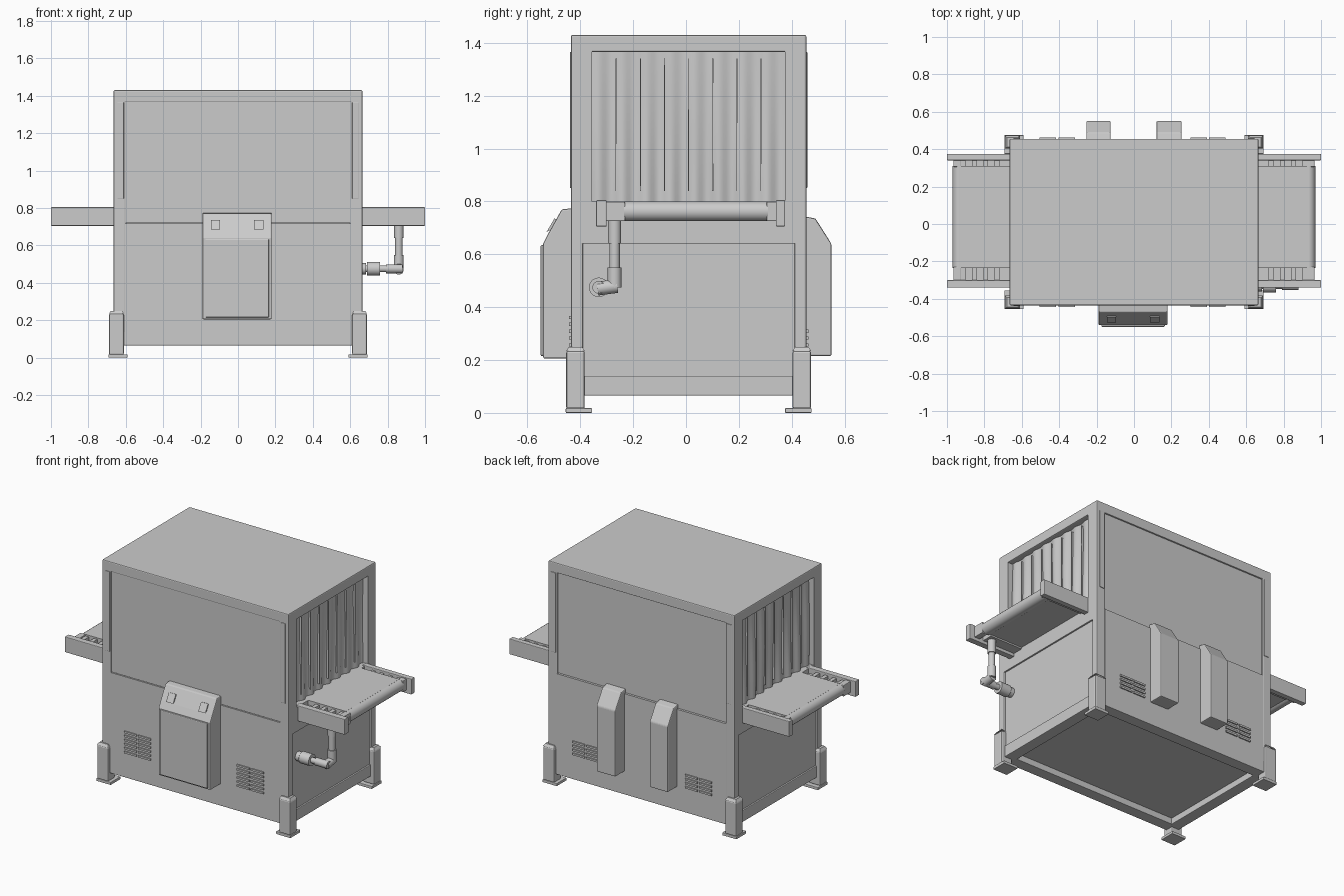
import bpy, bmesh, math
from mathutils import Vector

if "Cube" in bpy.data.objects:
    bpy.data.objects.remove(bpy.data.objects["Cube"])

steel = bpy.data.materials.new("steel grey")
steel.diffuse_color = (0.6, 0.6, 0.6, 1)
steel.use_nodes = True
steel.node_tree.nodes["Principled BSDF"].inputs["Base Color"].default_value = steel.diffuse_color


def finish(name, bm, bevel=0.0, smooth=False):
    bmesh.ops.recalc_face_normals(bm, faces=bm.faces)
    me = bpy.data.meshes.new(name)
    bm.to_mesh(me)
    bm.free()
    me.materials.append(steel)
    ob = bpy.data.objects.new(name, me)
    bpy.context.collection.objects.link(ob)
    if bevel:
        m = ob.modifiers.new("bevel", 'BEVEL')
        m.width, m.segments, m.limit_method = bevel, 2, 'ANGLE'
    if smooth:
        bpy.ops.object.select_all(action='DESELECT')
        ob.select_set(True)
        bpy.context.view_layer.objects.active = ob
        bpy.ops.object.shade_smooth_by_angle(angle=math.radians(40))
    return ob


def box(name, x, y, z, bevel=0.0):
    bm = bmesh.new()
    bmesh.ops.create_cube(bm, size=1)
    for v in bm.verts:
        for i, (a, b) in enumerate((x, y, z)):
            v.co[i] = (a + b) / 2 + v.co[i] * (b - a)
    return finish(name, bm, bevel)


def side_box(name, s, x, y, z, bevel=0.0):
    """Box on the +x end (s=1) or mirrored to the -x end (s=-1)."""
    return box(name, tuple(sorted((s * x[0], s * x[1]))), y, z, bevel)


def rod(name, a, b, r):
    a, b = Vector(a), Vector(b)
    bm = bmesh.new()
    bmesh.ops.create_cone(bm, cap_ends=True, segments=20, radius1=r, radius2=r, depth=(b - a).length)
    q = Vector((0, 0, 1)).rotation_difference(b - a)
    for v in bm.verts:
        v.co = q @ v.co + (a + b) / 2
    return finish(name, bm, smooth=True)


def extrude_yz(name, profile, x0, x1, bevel=0.0):
    bm = bmesh.new()
    f = bm.faces.new([bm.verts.new((x0, y, z)) for y, z in profile])
    r = bmesh.ops.extrude_face_region(bm, geom=[f])
    bmesh.ops.translate(bm, vec=(x1 - x0, 0, 0), verts=[g for g in r["geom"] if isinstance(g, bmesh.types.BMVert)])
    return finish(name, bm, bevel)


X, Y0, Y1, TOP, BASE = 0.665, -0.435, 0.455, 1.43, 0.065

# Cabinet: inner core, roof and side panels
box("cabinet_core", (-0.60, 0.60), (-0.42, 0.44), (0.105, 1.40))
box("roof", (-X, X), (Y0, Y1), (1.365, TOP), 0.006)
box("front_upper_panel", (-0.605, 0.605), (-0.432, -0.40), (0.72, 1.37))
box("front_lower_panel", (-0.605, 0.605), (Y0, -0.40), (0.135, 0.716))
box("back_upper_panel", (-0.605, 0.605), (0.42, 0.446), (0.72, 1.37))
box("back_lower_panel", (-0.605, 0.605), (0.42, Y1), (0.135, 0.716))

# Base frame around the open underside
for name, y in (("front_sill", (Y0, -0.36)), ("back_sill", (0.38, Y1))):
    box(name, (-X, X), y, (BASE, 0.14), 0.004)

for s in (1, -1):
    # End wall: sill, lower panel, middle band
    side_box("end_sill", s, (0.59, X), (-0.40, 0.42), (BASE, 0.14), 0.004)
    side_box("end_lower_panel", s, (0.59, 0.655), (-0.42, 0.44), (0.13, 0.645))
    side_box("end_middle_band", s, (0.59, X), (-0.42, 0.44), (0.64, 0.80), 0.003)
    for y, inner in ((Y0, -0.355), (Y1, 0.375)):
        d = 1 if y < 0 else -1
        span = lambda a, b: tuple(sorted((a, b)))
        # Corner post, opening jamb, corner edge strip
        side_box("corner_post", s, (0.60, X), span(y, y + d * 0.045), (BASE, 1.40), 0.006)
        side_box("opening_jamb", s, (0.60, X), span(y + d * 0.03, inner), (0.79, 1.38))
        yo = y - d * 0.004
        side_box("post_strip", s, (0.61, 0.645), span(yo, y + d * 0.01), (0.85, 1.365), 0.003)
        # Leg angle and foot plate
        side_box("leg_outer", s, (0.61, 0.69), span(y - d * 0.018, y + d * 0.052), (0.015, 0.235), 0.008)
        bm = bmesh.new()
        ys = sorted((y - d * 0.018, y + d * 0.052))
        low = [bm.verts.new((s * a, b, 0.235)) for a, b in
               ((0.61, ys[0]), (0.69, ys[0]), (0.69, ys[1]), (0.61, ys[1]))]
        high = [bm.verts.new((s * a, b, 0.25)) for a, b in
                ((0.62, ys[0] + 0.01), (0.68, ys[0] + 0.01), (0.68, ys[1] - 0.01), (0.62, ys[1] - 0.01))]
        bm.faces.new(high)
        for i in range(4):
            bm.faces.new((low[i], low[(i + 1) % 4], high[(i + 1) % 4], high[i]))
        finish("leg_cap", bm)
        side_box("foot", s, (0.59, 0.693), span(y - d * 0.02, y + d * 0.08), (0, 0.018), 0.003)

    # Strip curtain hanging in the opening, with wavy folds
    bm = bmesh.new()
    nx, nz = 72, 8
    grid = []
    for i in range(nx + 1):
        t = i / nx
        col = []
        for j in range(nz + 1):
            h = j / nz
            fold = 0.008 * math.sin(t * 16 * math.pi) * (1.1 - 0.6 * h) + 0.004 * math.sin(t * 9 + h * 4)
            col.append(bm.verts.new((s * (0.63 + fold), -0.355 + 0.73 * t, 0.80 + 0.57 * h)))
        grid.append(col)
    for i in range(nx):
        for j in range(nz):
            bm.faces.new((grid[i][j], grid[i + 1][j], grid[i + 1][j + 1], grid[i][j + 1]))
    ob = finish("strip_curtain", bm, smooth=True)
    # Slits between the curtain strips
    for k in range(1, 8):
        y = -0.355 + 0.73 * k / 8
        side_box("curtain_slit", s, (0.62, 0.639), (y - 0.002, y + 0.002), (0.84, 1.34))

    # Conveyor: belt, end roller, side channels and rails
    side_box("belt", s, (0.60, 0.935), (-0.235, 0.31), (0.735, 0.80))
    rod("belt_roller", (s * 0.932, -0.235, 0.7625), (s * 0.932, 0.31, 0.7625), 0.0375)
    rod("roller_axle", (s * 0.94, -0.32, 0.762), (s * 0.94, 0.36, 0.762), 0.022)
    for r0, r1, c0, c1 in ((-0.34, -0.30, -0.305, -0.23), (0.34, 0.375, 0.305, 0.345)):
        side_box("conveyor_rail", s, (0.65, 1.0), (r0, r1), (0.705, 0.805), 0.004)
        side_box("belt_channel", s, (0.65, 0.90), (c0, c1), (0.725, 0.77))
        for k in range(4):
            x = 0.72 + 0.06 * k
            side_box("channel_tooth", s, (x, x + 0.025), (c0, c1), (0.765, 0.79))
        side_box("bearing_block", s, (0.925, 0.965), (c0, c1), (0.725, 0.798), 0.004)

# Drain pipe below the right conveyor
rod("pipe_drop", (0.86, -0.27, 0.73), (0.86, -0.27, 0.48), 0.02)
rod("pipe_collar", (0.86, -0.27, 0.725), (0.86, -0.27, 0.64), 0.025)
rod("pipe_elbow_upper", (0.86, -0.27, 0.55), (0.86, -0.27, 0.475), 0.026)
rod("pipe_elbow_side", (0.86, -0.26, 0.48), (0.86, -0.335, 0.47), 0.026)
rod("pipe_elbow_lower", (0.88, -0.33, 0.475), (0.79, -0.33, 0.475), 0.024)
rod("pipe_run", (0.87, -0.33, 0.475), (0.64, -0.33, 0.475), 0.018)
rod("pipe_union", (0.69, -0.33, 0.475), (0.76, -0.33, 0.475), 0.037)
rod("pipe_flange", (0.66, -0.33, 0.475), (0.685, -0.33, 0.475), 0.03)

# Front control cabinet with sloped panel, door and buttons
ctrl = [(-0.42, 0.205), (-0.54, 0.205), (-0.54, 0.64), (-0.52, 0.68), (-0.47, 0.77), (-0.42, 0.775)]
extrude_yz("control_cabinet", ctrl, -0.19, 0.18, 0.006)
box("control_door", (-0.175, 0.165), (-0.55, -0.535), (0.215, 0.635), 0.005)
for x in (-0.12, 0.11):
    btn = [(-0.515, 0.69), (-0.527, 0.685), (-0.498, 0.735), (-0.486, 0.73)]
    extrude_yz("control_button", btn, x - 0.025, x + 0.025)

# Two back ducts with sloped tops
duct = [(0.44, 0.215), (0.55, 0.215), (0.55, 0.64), (0.49, 0.735), (0.44, 0.745)]
for x0, x1 in ((-0.255, -0.125), (0.12, 0.255)):
    extrude_yz("back_duct", duct, x0, x1, 0.006)

# Louvred vents: two columns of slats on each side
for cx in (-0.41, 0.395):
    for col in (-0.05, 0.05):
        for k in range(6):
            z = 0.225 + 0.026 * k
            xs = (cx + col - 0.044, cx + col + 0.044)
            box("front_vent_slat", xs, (-0.443, -0.43), (z, z + 0.012))
            if k < 4:
                box("back_vent_slat", xs, (0.45, 0.463), (z, z + 0.012))
